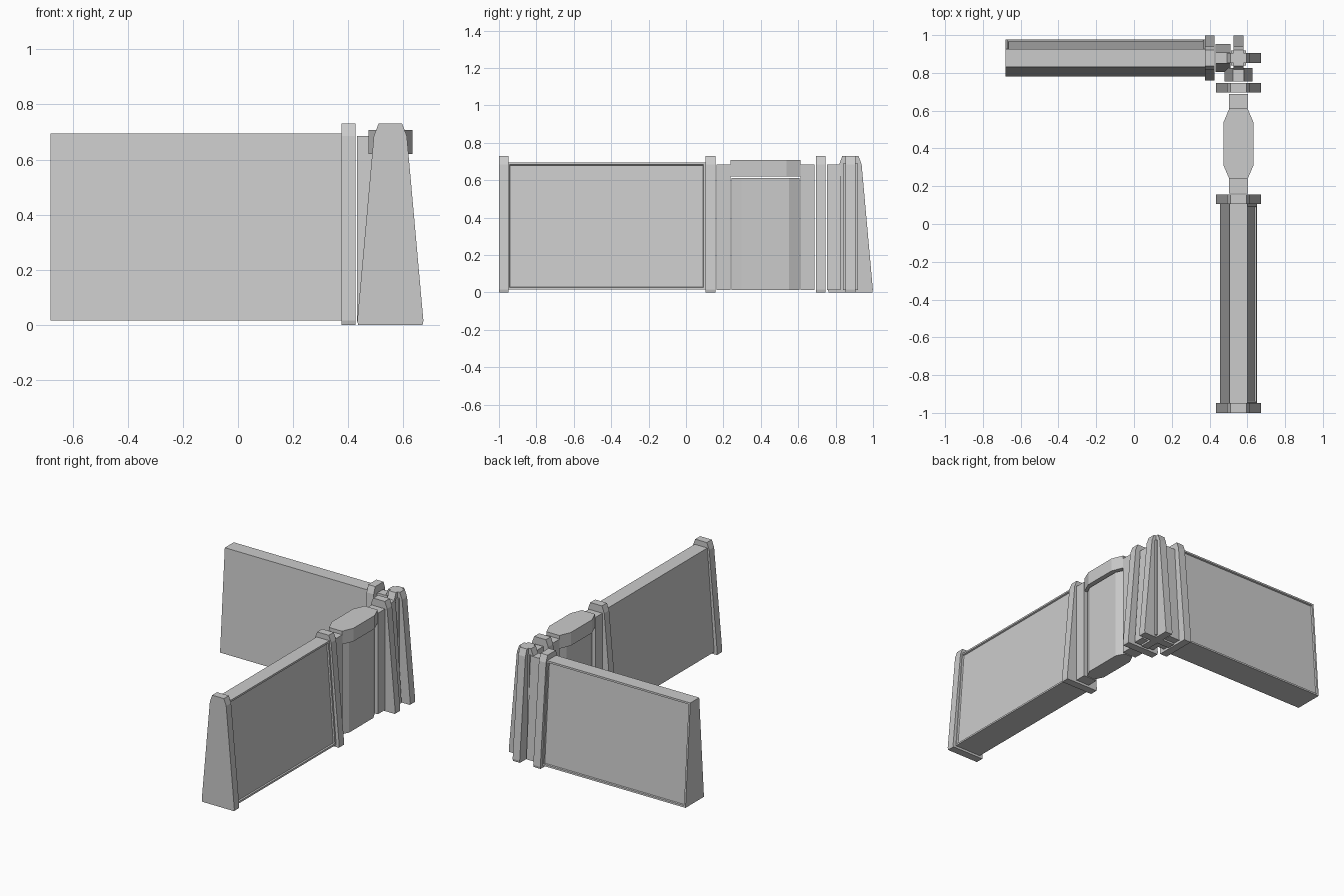
import bpy, bmesh
from mathutils import Vector

if "Cube" in bpy.data.objects:
    bpy.data.objects.remove(bpy.data.objects["Cube"])

grey = bpy.data.materials.new("concrete_grey")
grey.diffuse_color = (0.6, 0.6, 0.6, 1)
grey.use_nodes = True
grey.node_tree.nodes["Principled BSDF"].inputs["Base Color"].default_value = grey.diffuse_color

CX, CY = 0.553, 0.879   # corner axis of the two wall runs


def prism(name, profile, place, lo, hi, inset_dir=None):
    """Extrude a closed 2D profile from lo to hi; place(u, v, w) gives the 3D point."""
    bm = bmesh.new()
    ends = [[bm.verts.new(place(u, v, w)) for u, v in profile] for w in (lo, hi)]
    n = len(profile)
    for ring in ends:
        bm.faces.new(ring)
    for i in range(n):
        j = (i + 1) % n
        bm.faces.new((ends[0][i], ends[0][j], ends[1][j], ends[1][i]))
    bmesh.ops.recalc_face_normals(bm, faces=bm.faces)
    if inset_dir:
        # sunken panel in the outer face
        face = max(bm.faces, key=lambda f: f.normal.dot(Vector(inset_dir)))
        bmesh.ops.inset_region(bm, faces=[face], thickness=0.017)
        bmesh.ops.inset_region(bm, faces=[face], thickness=0.004, depth=-0.01)
    mesh = bpy.data.meshes.new(name)
    bm.to_mesh(mesh)
    bm.free()
    mesh.materials.append(grey)
    obj = bpy.data.objects.new(name, mesh)
    bpy.context.collection.objects.link(obj)
    return obj


def along_y(u, v, w):
    return (CX + u, w, v)


def along_x(u, v, w):
    return (w, CY + u, v)


def upright(u, v, w):
    return (CX + u, v, w)


def mirrored(half):
    """Close a right-hand half profile by mirroring it."""
    return half + [(-u, v) for u, v in reversed(half)]


POST = mirrored([(0.117, 0), (0.12, 0.015), (0.06, 0.685), (0.043, 0.73)])
WALL = mirrored([(0.097, 0.015), (0.047, 0.695)])
LINK = mirrored([(0.074, 0.012), (0.03, 0.685)])

# long wall panels
prism("side_wall", WALL, along_y, -0.955, 0.105, (1, 0, 0))
prism("back_wall", WALL, along_x, -0.68, 0.38, (0, 1, 0))

# tapered posts
for i, y in enumerate((-1.0, 0.105, 0.695)):
    prism(f"side_post_{i + 1}", POST, along_y, y, y + 0.052)
prism("back_post", POST, along_x, 0.375, 0.427)

# gate: end jambs, bulging body and overhanging cap
JAMB = [(-0.05, 0.012), (0.05, 0.012), (0.05, 0.685), (-0.05, 0.685)]
prism("gate_jamb_front", JAMB, along_y, 0.162, 0.237)
prism("gate_jamb_back", JAMB, along_y, 0.612, 0.688)


def bulge(end, mid, y0, y1, run):
    return [(-end, y0), (end, y0), (mid, y0 + run), (mid, y1 - run),
            (end, y1), (-end, y1), (-mid, y1 - run), (-mid, y0 + run)]


prism("gate_body", bulge(0.03, 0.058, 0.243, 0.606, 0.055), upright, 0.012, 0.612)
prism("gate_cap", bulge(0.048, 0.08, 0.237, 0.612, 0.075), upright, 0.62, 0.708)

# corner: crossed fins, core and links to the neighbouring posts
prism("corner_fin_y", POST, along_x, CX - 0.026, CX + 0.026)
prism("corner_fin_x", POST, along_y, CY - 0.026, CY + 0.026)
CORE = [(-0.04, CY - 0.04), (0.04, CY - 0.04), (0.04, CY + 0.04), (-0.04, CY + 0.04)]
prism("corner_core", CORE, upright, 0.012, 0.69)
prism("corner_link_side", LINK, along_y, 0.755, 0.827)
prism("corner_link_back", LINK, along_x, 0.432, 0.51)
